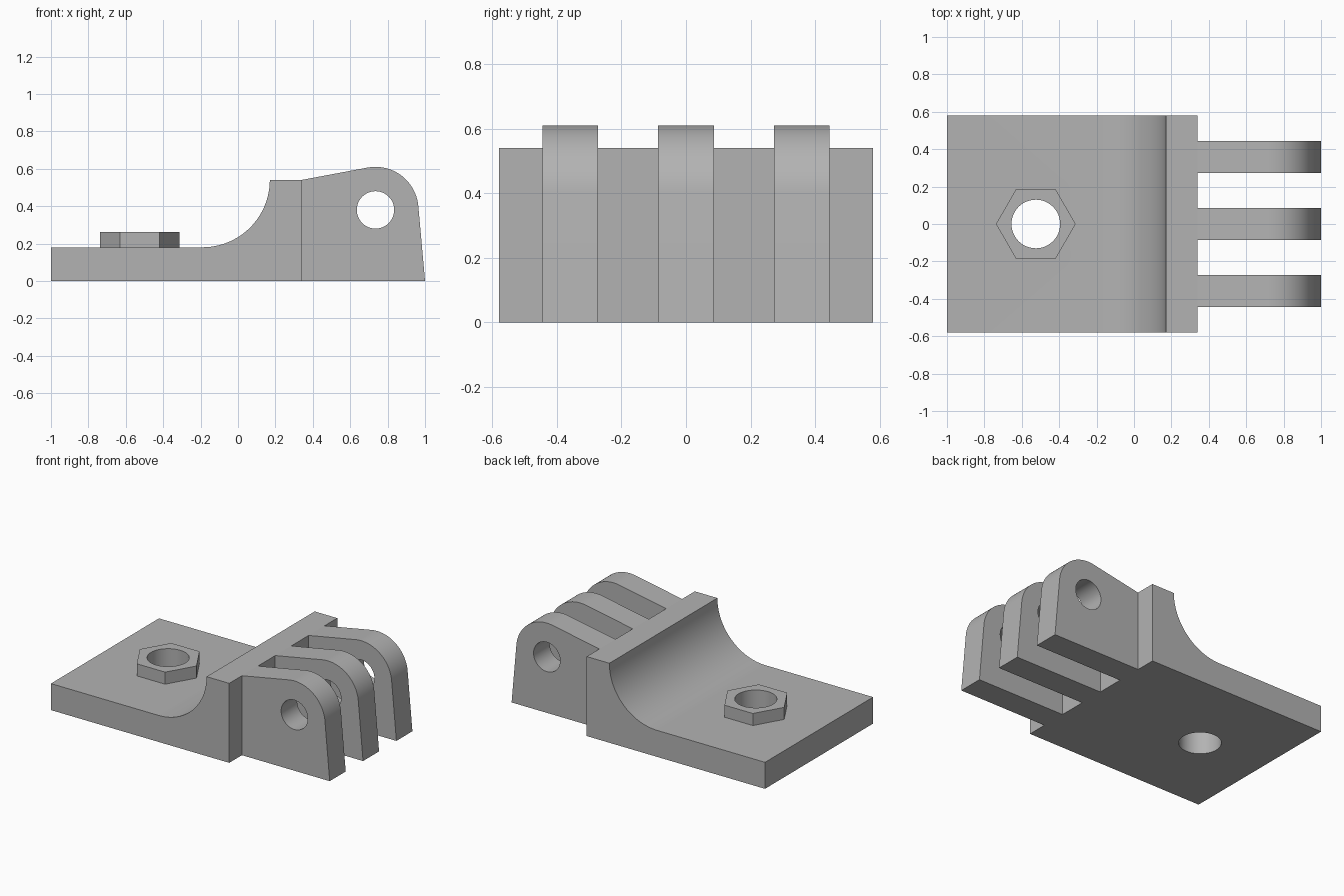
import bpy, bmesh, math
from mathutils import Vector

cube = bpy.data.objects.get("Cube")
if cube:
    bpy.data.objects.remove(cube, do_unlink=True)

grey = bpy.data.materials.new("plain grey")
grey.use_nodes = True
GREY = (0.45, 0.45, 0.45, 1)
grey.diffuse_color = GREY
grey.node_tree.nodes["Principled BSDF"].inputs["Base Color"].default_value = GREY


def arc(cx, cy, r, start, end, steps):
    """Points on an arc, angles in degrees."""
    angles = [math.radians(start + (end - start) * i / steps) for i in range(steps + 1)]
    return [(cx + r * math.cos(a), cy + r * math.sin(a)) for a in angles]


def extrude(name, points, axis, low, high):
    """Solid made by sweeping a flat outline along y (outline in xz) or z (in xy)."""
    bm = bmesh.new()
    place = (lambda u, v: (u, low, v)) if axis == "y" else (lambda u, v: (u, v, low))
    face = bm.faces.new([bm.verts.new(place(u, v)) for u, v in points])
    sweep = bmesh.ops.extrude_face_region(bm, geom=[face])
    shift = Vector((0, high - low, 0) if axis == "y" else (0, 0, high - low))
    bmesh.ops.translate(bm, vec=shift,
                        verts=[g for g in sweep["geom"] if isinstance(g, bmesh.types.BMVert)])
    bmesh.ops.recalc_face_normals(bm, faces=bm.faces)
    mesh = bpy.data.meshes.new(name)
    bm.to_mesh(mesh)
    bm.free()
    mesh.materials.append(grey)
    obj = bpy.data.objects.new(name, mesh)
    bpy.context.collection.objects.link(obj)
    return obj


def drill(obj, cutter):
    """Cut the hole and smooth the curved walls."""
    mod = obj.modifiers.new("hole", "BOOLEAN")
    mod.operation, mod.solver, mod.object = "DIFFERENCE", "EXACT", cutter
    bpy.ops.object.select_all(action="DESELECT")
    bpy.context.view_layer.objects.active = obj
    obj.select_set(True)
    bpy.ops.object.modifier_apply(modifier=mod.name)
    bpy.ops.object.shade_smooth_by_angle(angle=math.radians(25))


# Base plate with the concave rise to the upright block
profile = [(-1, 0), (0.34, 0), (0.34, 0.54)] + arc(-0.19, 0.54, 0.36, 0, -90, 32) + [(-1, 0.18)]
base = extrude("base_plate", profile, "y", -0.58, 0.58)

# Hexagonal boss around the bolt hole
boss = extrude("hex_boss", arc(-0.525, 0, 0.213, 0, 300, 5), "z", 0.18, 0.262)

bolt_hole = extrude("bolt_hole_cutter", arc(-0.525, 0, 0.13, 0, 352.5, 47), "z", -0.1, 0.5)
for part in (base, boss):
    drill(part, bolt_hole)

# Three hinge prongs, rounded on top and pierced by the pin hole
pin_hole = extrude("pin_hole_cutter", arc(0.735, 0.38, 0.1, 0, 352.5, 47), "y", -1, 1)
outline = [(0.34, 0), (1, 0)] + arc(0.735, 0.38, 0.23, 5, 100, 32) + [(0.34, 0.54)]
for label, y in (("front", -0.358), ("middle", 0), ("back", 0.358)):
    drill(extrude(label + "_hinge_prong", outline, "y", y - 0.086, y + 0.086), pin_hole)

for cutter in (bolt_hole, pin_hole):
    bpy.data.objects.remove(cutter, do_unlink=True)
